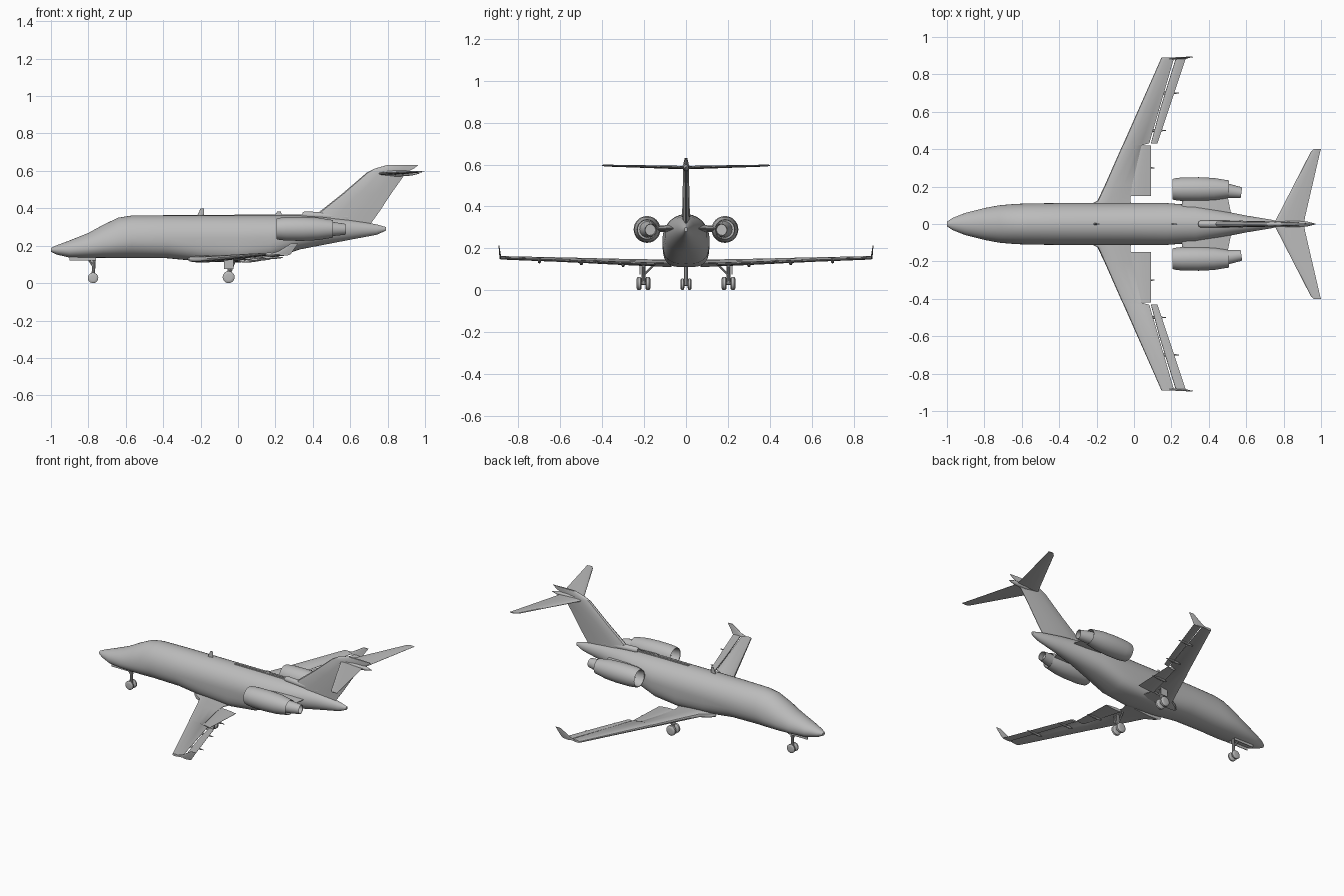
import bpy, bmesh, math
from mathutils import Vector

grey = bpy.data.materials.new("airframe grey")
grey.diffuse_color = (0.5, 0.5, 0.5, 1)


def loft(name, rings, angle=35):
    """Skin a row of equal-length point rings and cap both ends."""
    bm = bmesh.new()
    rows = [[bm.verts.new(p) for p in ring] for ring in rings]
    n = len(rows[0])
    for a, b in zip(rows, rows[1:]):
        for i in range(n):
            j = (i + 1) % n
            bm.faces.new((a[i], a[j], b[j], b[i]))
    bm.faces.new(rows[0])
    bm.faces.new(rows[-1])
    bmesh.ops.recalc_face_normals(bm, faces=bm.faces)
    mesh = bpy.data.meshes.new(name)
    bm.to_mesh(mesh)
    bm.free()
    mesh.materials.append(grey)
    mesh.shade_smooth()
    mesh.set_sharp_from_angle(angle=math.radians(angle))
    ob = bpy.data.objects.new(name, mesh)
    bpy.context.collection.objects.link(ob)
    return ob


def turned(name, profile, start, axis, segs=24):
    """Turn (distance, radius) points about an axis through start."""
    d = Vector(axis).normalized()
    u = d.orthogonal().normalized()
    v = d.cross(u)
    o = Vector(start)
    turn = [2 * math.pi * i / segs for i in range(segs)]
    return loft(name, [[o + d * t + (u * math.cos(a) + v * math.sin(a)) * r
                        for a in turn] for t, r in profile])


def rod(name, p, q, r, segs=10):
    d = Vector(q) - Vector(p)
    return turned(name, [(0, r), (d.length, r)], p, d, segs)


FOIL = [(0, 0), (.03, .3), (.12, .45), (.35, .5), (.7, .32), (1, .05)]


def blade(name, sections, s=1, upright=False):
    """Aerofoil loft; sections are (leading x, trailing x, y, z, thickness)."""
    outline = FOIL + [(u, -t) for u, t in reversed(FOIL[1:])]
    rings = []
    for le, te, y, z, th in sections:
        rings.append([(le + (te - le) * u,
                       s * (y + (t * th if upright else 0)),
                       z + (0 if upright else t * th)) for u, t in outline])
    return loft(name, rings, 40)


def plate(name, x0, x1, y0, y1, z0, z1):
    return loft(name, [[(x, y0, z0), (x, y1, z0), (x, y1, z1), (x, y0, z1)]
                       for x in (x0, x1)])


# Fuselage: x, bottom, widest height, top, half width, lower squareness
BODY = [(-1, .168, .178, .188, .012, 2), (-.97, .153, .178, .202, .032, 2),
        (-.9, .136, .18, .228, .060, 2.2), (-.8, .135, .19, .268, .085, 2.2),
        (-.72, .135, .205, .312, .100, 2.2), (-.64, .135, .22, .350, .107, 2.2),
        (-.57, .135, .235, .361, .110, 2.2), (-.38, .133, .24, .363, .112, 2.3),
        (-.2, .116, .24, .363, .112, 3), (0, .110, .24, .363, .112, 3.5),
        (.17, .126, .245, .363, .112, 3), (.33, .180, .27, .361, .100, 2.4),
        (.45, .203, .28, .355, .075, 2), (.6, .232, .285, .338, .045, 2),
        (.74, .258, .285, .314, .022, 2), (.79, .280, .289, .300, .008, 2)]
rings = []
for x, zb, zm, zt, w, e in BODY:
    ring = []
    for i in range(40):
        a = 2 * math.pi * i / 40
        c, s = math.cos(a), math.sin(a)
        n = 2 / (e if s < 0 else 2)
        h = zt - zm if s > 0 else zm - zb
        ring.append((x, w * math.copysign(abs(c) ** n, c),
                     zm + h * math.copysign(abs(s) ** n, s)))
    rings.append(ring)
loft("fuselage", rings)

# Tail fin with dorsal fairing, antennas
blade("tail_fin", [(.36, .69, 0, .29, .04), (.44, .758, 0, .385, .036),
                   (.56, .82, 0, .48, .032), (.69, .90, 0, .592, .026),
                   (.73, .94, 0, .612, .022), (.80, .965, 0, .632, .012)], 1, True)
turned("dorsal_fairing", [(0, .012), (.01, .018), (.12, .02), (.24, .016), (.34, .004)],
       (.345, 0, .366), (1, 0, -.06), 16)
turned("tail_bullet", [(0, .003), (.03, .014), (.12, .018), (.2, .012), (.24, .002)],
       (.73, 0, .587), (1, 0, 0), 16)
blade("top_antenna", [(-.22, -.18, 0, .355, .01), (-.2, -.182, 0, .4, .006)], 1, True)
blade("rear_antenna", [(.19, .235, 0, .355, .01), (.21, .23, 0, .382, .006)], 1, True)
plate("dorsal_strip", -.02, .4, -.006, .006, .355, .368)

for s, side in ((1, "left"), (-1, "right")):
    # Wing box, flaps and winglet
    blade(side + "_wing", [(-.27, .0, .07, .128, .036), (-.24, -.01, .10, .129, .036),
                           (-.195, -.02, .125, .13, .034), (-.155, -.01, .21, .132, .032),
                           (-.062, .04, .42, .139, .026), (-.056, .082, .432, .14, .026),
                           (.147, .215, .89, .156, .014)], s)
    blade(side + "_inner_flap", [(-.03, .09, .15, .124, .018),
                                 (.035, .09, .42, .134, .014)], s)
    blade(side + "_outer_flap", [(.09, .125, .43, .134, .012),
                                 (.135, .182, .6, .141, .012),
                                 (.223, .277, .885, .151, .009)], s)
    blade(side + "_winglet", [(.15, .28, .884, .152, .010), (.215, .292, .888, .170, .008),
                              (.285, .322, .893, .213, .004)], s, True)
    for x, y, z in ((.0, .30, .118), (.06, .5, .127), (.13, .7, .136)):
        turned(side + "_flap_track", [(0, .002), (.02, .007), (.06, .008), (.11, .002)],
               (x, s * y, z), (1, 0, 0), 10)

    # Horizontal tail on top of the fin
    blade(side + "_tailplane", [(.745, .91, 0, .585, .016), (.765, .914, .035, .586, .016),
                                (.945, .995, .385, .595, .009),
                                (.962, 1, .402, .596, .005)], s)

    # Engine: hollow nacelle, fan spinner, nozzle and pylon
    turned(side + "_nacelle", [(.06, .044), (.012, .049), (.002, .052), (0, .055), (.01, .058),
                               (.05, .063), (.14, .064), (.22, .060), (.30, .047),
                               (.298, .044), (.27, .044)],
           (.207, s * .186, .29), (1, 0, 0), 32)
    turned(side + "_spinner", [(0, .001), (.015, .01), (.035, .016)],
           (.235, s * .186, .29), (1, 0, 0), 16)
    turned(side + "_nozzle", [(0, .041), (.06, .036), (.115, .029), (.113, .026), (.08, .026)],
           (.46, s * .183, .29), (1, -s * .14, -.02))
    blade(side + "_pylon", [(.25, .52, .05, .295, .034), (.26, .5, .15, .293, .03)], s)

    # Main gear: leg, brace, axle, twin wheels, door
    y = s * .203
    rod(side + "_main_leg", (-.05, y, .032), (-.045, y, .135), .009)
    rod(side + "_main_brace", (-.05, y, .07), (-.04, s * .15, .125), .005)
    rod(side + "_main_link", (-.045, y, .045), (-.02, y, .11), .005)
    rod(side + "_main_axle", (-.05, y - .03, .032), (-.05, y + .03, .032), .008)
    plate(side + "_main_door", -.075, -.025, y + s * .014, y + s * .018, .075, .132)
    for k in (-1, 1):
        turned(side + "_main_wheel", [(-.012, .016), (-.011, .026), (-.006, .032),
                                      (.006, .032), (.011, .026), (.012, .016)],
               (-.05, y + k * .021, .032), (0, 1, 0))

    # Nose wheel and door of this side
    turned(side + "_nose_wheel", [(-.009, .014), (-.008, .023), (-.004, .028),
                                  (.004, .028), (.008, .023), (.009, .014)],
           (-.775, s * .017, .028), (0, 1, 0))
    plate(side + "_nose_door", -.90, -.76, s * .022, s * .026, .122, .145)

# Nose gear leg
rod("nose_leg", (-.775, 0, .028), (-.768, 0, .15), .009)
rod("nose_axle", (-.775, -.025, .028), (-.775, .025, .028), .007)
rod("nose_drag_link", (-.77, 0, .085), (-.81, 0, .145), .006)
